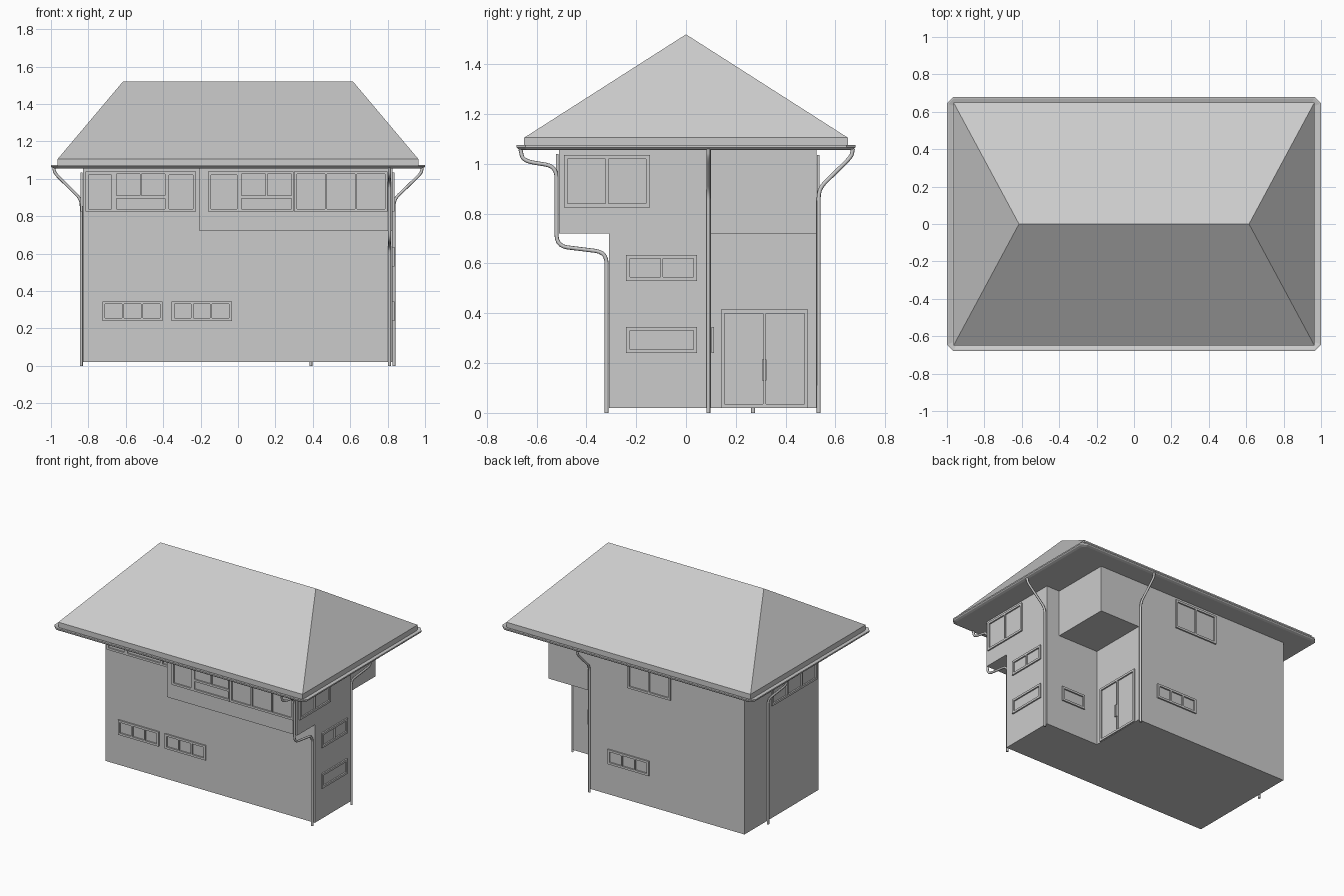
import bpy, bmesh
from mathutils import Vector

if "Cube" in bpy.data.objects:
    bpy.data.objects.remove(bpy.data.objects["Cube"])


def finish(bm, name, recalc=True):
    if recalc:
        bmesh.ops.recalc_face_normals(bm, faces=bm.faces)
    me = bpy.data.meshes.new(name)
    bm.to_mesh(me)
    bm.free()
    ob = bpy.data.objects.new(name, me)
    bpy.context.collection.objects.link(ob)
    return ob


def prism(name, outline, z0, z1):
    bm = bmesh.new()
    base = bm.faces.new([bm.verts.new((x, y, z0)) for x, y in outline])
    top = bmesh.ops.extrude_face_region(bm, geom=[base], use_keep_orig=True)["geom"]
    bmesh.ops.translate(bm, vec=(0, 0, z1 - z0),
                        verts=[g for g in top if isinstance(g, bmesh.types.BMVert)])
    return finish(bm, name)


def box(name, x0, x1, y0, y1, z0, z1):
    return prism(name, [(x0, y0), (x1, y0), (x1, y1), (x0, y1)], z0, z1)


def window(name, axis, plane, sign, rect, panes):
    """Raised frame on a wall; rect and panes are (u0, u1, z0, z1)."""
    def at(u, v, d):
        w = plane + sign * d
        return Vector((w, u, v)) if axis == 'x' else Vector((u, w, v))
    normal = at(0, 0, 1) - at(0, 0, 0)
    us = sorted({u for r in [rect] + panes for u in r[:2]})
    vs = sorted({v for r in [rect] + panes for v in r[2:]})
    bm = bmesh.new()
    grid = [[bm.verts.new(at(u, v, 0.002)) for v in vs] for u in us]
    frame = []
    for i in range(len(us) - 1):
        for j in range(len(vs) - 1):
            f = bm.faces.new((grid[i][j], grid[i + 1][j], grid[i + 1][j + 1], grid[i][j + 1]))
            f.normal_update()
            if f.normal.dot(normal) < 0:
                f.normal_flip()
            u, v = (us[i] + us[i + 1]) / 2, (vs[j] + vs[j + 1]) / 2
            if not any(a < u < b and c < v < d for a, b, c, d in panes):
                frame.append(f)
    ext = bmesh.ops.extrude_face_region(bm, geom=frame)["geom"]
    bmesh.ops.translate(bm, vec=normal * 0.01,
                        verts=[g for g in ext if isinstance(g, bmesh.types.BMVert)])
    return finish(bm, name, False)


def row(u0, u1, z0, z1, n, edge=0.015, gap=0.011):
    """n equal panes inside a frame rectangle."""
    w = (u1 - u0 - 2 * edge - gap * (n - 1)) / n
    return [(u0 + edge + k * (w + gap), u0 + edge + k * (w + gap) + w, z0 + edge, z1 - edge)
            for k in range(n)]


def plain_window(name, axis, plane, sign, rect, n):
    window(name, axis, plane, sign, rect, row(*rect, n))


def pipe(name, pts, r=0.008, bend=0.035):
    """Round tube along a path with softened corners."""
    pts = [Vector(p) for p in pts]
    path = [pts[0]]
    for a, b, c in zip(pts, pts[1:], pts[2:]):
        p = b + (a - b).normalized() * min(bend, (a - b).length * 0.45)
        q = b + (c - b).normalized() * min(bend, (c - b).length * 0.45)
        for k in range(6):
            t = k / 5
            path.append(p * (1 - t) ** 2 + b * 2 * t * (1 - t) + q * t * t)
    path.append(pts[-1])
    cu = bpy.data.curves.new(name, 'CURVE')
    cu.dimensions = '3D'
    cu.bevel_depth = r
    cu.bevel_resolution = 2
    cu.use_fill_caps = True
    sp = cu.splines.new('POLY')
    sp.points.add(len(path) - 1)
    for s, p in zip(sp.points, path):
        s.co = (*p, 1)
    ob = bpy.data.objects.new(name, cu)
    bpy.context.collection.objects.link(ob)


# Walls: L-shaped body, front bay and the overhang above the entry
L, R, F, B, TOP = -0.83, 0.825, -0.31, 0.525, 1.06
EX, EY, BAY = 0.40, 0.10, -0.51
prism("main_walls", [(L, F), (R, F), (R, EY), (EX, EY), (EX, B), (L, B)], 0.02, TOP)
box("front_bay", -0.205, R, BAY, F, 0.72, TOP)
box("entry_overhang", EX, 0.72, EY, B, 0.72, TOP)

# Hipped roof with a short vertical edge
bm = bmesh.new()
cs = [(-0.965, -0.65), (0.965, -0.65), (0.965, 0.65), (-0.965, 0.65)]
lo = [bm.verts.new((x, y, 1.064)) for x, y in cs]
hi = [bm.verts.new((x, y, 1.105)) for x, y in cs]
ra, rb = bm.verts.new((-0.615, 0, 1.52)), bm.verts.new((0.615, 0, 1.52))
bm.faces.new(lo)
for i in range(4):
    j = (i + 1) % 4
    bm.faces.new((lo[i], lo[j], hi[j], hi[i]))
for f in ((hi[0], hi[1], rb, ra), (hi[1], hi[2], rb), (hi[2], hi[3], ra, rb), (hi[3], hi[0], ra)):
    bm.faces.new(f)
finish(bm, "roof")

# Gutter slab with clipped corners, lofted from (inset, z) profile
bm = bmesh.new()
rings = []
for inset, z in ((0.022, 1.055), (0.006, 1.060), (0, 1.066), (0, 1.075), (0.008, 1.075), (0.03, 1.068)):
    a, b, c = 1 - inset, 0.68 - inset, 0.035 - inset * 0.6
    ring = [(a - c, -b), (a, c - b), (a, b - c), (a - c, b),
            (c - a, b), (-a, b - c), (-a, c - b), (c - a, -b)]
    rings.append([bm.verts.new((x, y, z)) for x, y in ring])
for r0, r1 in zip(rings, rings[1:]):
    for i in range(8):
        j = (i + 1) % 8
        bm.faces.new((r0[i], r0[j], r1[j], r1[i]))
bm.faces.new(rings[0])
bm.faces.new(rings[-1])
finish(bm, "gutter")

# Front windows: wide ones have side panes, two top panes and one low pane
def wide(x0, x1, a, b):
    m = (a + b) / 2
    return [(x0 + 0.015, a - 0.025, 0.84, 1.02), (a, m - 0.005, 0.91, 1.025),
            (m + 0.005, b, 0.91, 1.025), (a, b, 0.84, 0.895)] + \
           ([(b + 0.02, x1 - 0.015, 0.84, 1.02)] if x1 - b > 0.1 else [])


window("front_window_left", 'y', F, -1, (-0.815, -0.225, 0.825, 1.04),
       wide(-0.815, -0.225, -0.65, -0.39))
window("bay_window_left", 'y', BAY, -1, (-0.16, 0.296, 0.825, 1.04),
       wide(-0.16, 0.296, 0.02, 0.285))
plain_window("bay_window_right", 'y', BAY, -1, (0.30, 0.80, 0.825, 1.04), 3)
for k, x in enumerate((-0.725, -0.355)):
    plain_window(f"front_low_window_{k}", 'y', F, -1, (x, x + 0.322, 0.24, 0.345), 3)

# Right side windows
plain_window("right_upper_window", 'x', R, 1, (-0.49, -0.145, 0.825, 1.035), 2)
plain_window("right_middle_window", 'x', R, 1, (-0.24, 0.045, 0.53, 0.635), 2)
plain_window("right_low_window", 'x', R, 1, (-0.24, 0.045, 0.24, 0.345), 1)

# Entry: double door with handles and the little side window
plain_window("entry_door", 'x', EX, 1, (0.14, 0.49, 0.02, 0.415), 2)
for k, y in enumerate((0.306, 0.317)):
    box(f"door_handle_{k}", EX + 0.01, EX + 0.024, y, y + 0.007, 0.13, 0.215)
plain_window("entry_side_window", 'y', EY, 1, (0.51, 0.70, 0.24, 0.345), 1)

# Back and left windows
plain_window("back_upper_window", 'y', B, 1, (-0.25, 0.09, 0.825, 1.035), 2)
plain_window("back_low_window", 'y', B, 1, (-0.08, 0.245, 0.24, 0.345), 3)
plain_window("left_upper_window", 'x', L, -1, (-0.285, 0.225, 0.825, 1.035), 3)

# Downpipes
for name, s, wall, y in (("right_downpipe", 1, 0.834, 0.09), ("left_downpipe", -1, 0.838, 0.27)):
    pipe(name, [(s * 0.985, y, 1.06), (s * 0.98, y, 1.03), (s * wall, y, 0.89), (s * wall, y, 0)])
pipe("back_downpipe", [(0.39, 0.67, 1.06), (0.39, 0.665, 1.03), (0.39, 0.533, 0.90), (0.39, 0.533, 0)])
pipe("front_downpipe", [(0.81, -0.665, 1.06), (0.81, -0.655, 1.012), (0.81, -0.52, 0.99),
                        (0.81, -0.52, 0.67), (0.81, -0.319, 0.645), (0.81, -0.319, 0)], bend=0.045)
